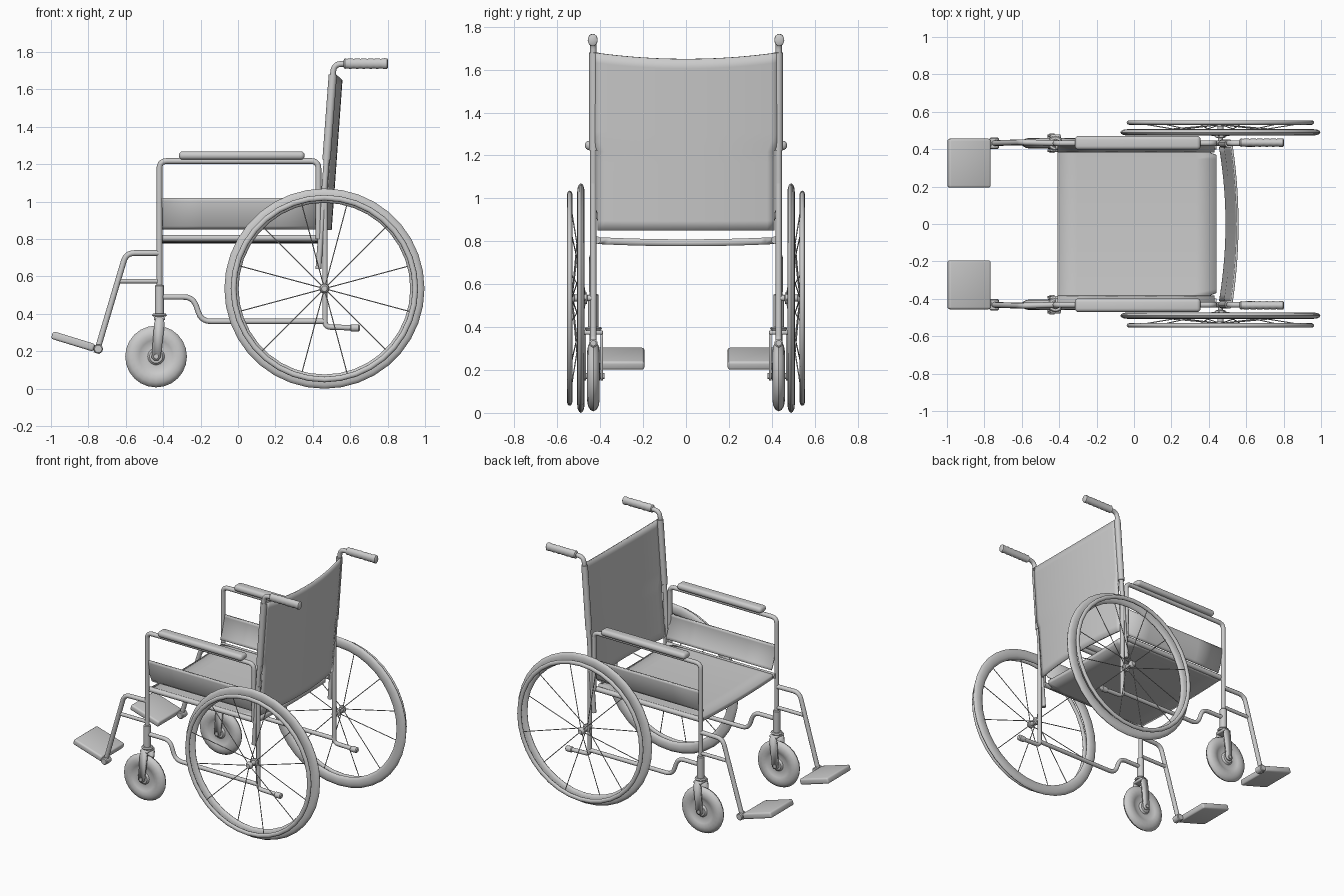
import bpy, bmesh, math
from mathutils import Vector, Matrix

if "Cube" in bpy.data.objects:
    bpy.data.objects.remove(bpy.data.objects["Cube"])

Y = 0.432  # side frame plane


def finish(name, me, mirror=True, solid=0):
    ob = bpy.data.objects.new(name, me)
    bpy.context.collection.objects.link(ob)
    if solid:
        m = ob.modifiers.new("thickness", 'SOLIDIFY')
        m.thickness, m.offset = solid, 0
    if mirror:
        m = ob.modifiers.new("mirror", 'MIRROR')
        m.use_axis = (False, True, False)
    bpy.ops.object.select_all(action='DESELECT')
    ob.select_set(True)
    bpy.context.view_layer.objects.active = ob
    bpy.ops.object.shade_smooth_by_angle(angle=math.radians(40))
    return ob


def from_bm(name, bm, **kw):
    bmesh.ops.recalc_face_normals(bm, faces=bm.faces)
    me = bpy.data.meshes.new(name)
    bm.to_mesh(me)
    bm.free()
    return finish(name, me, **kw)


def tube(name, pts, r, bend=0.04):
    """Round tube through points with filleted corners."""
    pts = [Vector(p) for p in pts]
    path = [pts[0]]
    for a, b, c in zip(pts, pts[1:], pts[2:]):
        d = min(bend, (a - b).length * .45, (c - b).length * .45)
        p, q = b + (a - b).normalized() * d, b + (c - b).normalized() * d
        for i in range(6):
            t = i / 5
            path.append(p * (1 - t) ** 2 + b * 2 * t * (1 - t) + q * t * t)
    path.append(pts[-1])
    cu = bpy.data.curves.new(name, 'CURVE')
    cu.dimensions, cu.bevel_depth, cu.bevel_resolution = '3D', r, 4
    cu.use_fill_caps = True
    sp = cu.splines.new('POLY')
    sp.points.add(len(path) - 1)
    for s, p in zip(sp.points, path):
        s.co = (*p, 1)
    tmp = bpy.data.objects.new(name + "_path", cu)
    bpy.context.collection.objects.link(tmp)
    dg = bpy.context.evaluated_depsgraph_get()
    me = bpy.data.meshes.new_from_object(tmp.evaluated_get(dg))
    bpy.data.objects.remove(tmp)
    return finish(name, me)


def lathe(name, prof, loc, n=32, mat=Matrix(), closed=False):
    """Revolve (radius, offset) profile about the y axis, then place it."""
    bm = bmesh.new()
    rings = []
    for r, y in prof:
        rings.append([bm.verts.new((r * math.cos(2 * math.pi * i / n), y,
                                    r * math.sin(2 * math.pi * i / n))) for i in range(n)])
    for a, b in zip(rings, rings[1:] + (rings[:1] if closed else [])):
        for i in range(n):
            bm.faces.new((a[i], a[(i + 1) % n], b[(i + 1) % n], b[i]))
    if not closed:
        bm.faces.new(rings[0])
        bm.faces.new(rings[-1])
    bmesh.ops.transform(bm, matrix=Matrix.Translation(loc) @ mat, verts=bm.verts)
    return from_bm(name, bm)


def ring(name, R, rr, ry, loc):
    prof = [(R + rr * math.cos(a * math.pi / 6), ry * math.sin(a * math.pi / 6)) for a in range(12)]
    return lathe(name, prof, loc, 36, closed=True)


def sheet(name, f, nu, nv, solid, mirror=False):
    bm = bmesh.new()
    g = [[bm.verts.new(f(2 * i / nu - 1, j / nv)) for j in range(nv + 1)] for i in range(nu + 1)]
    for i in range(nu):
        for j in range(nv):
            bm.faces.new((g[i][j], g[i + 1][j], g[i + 1][j + 1], g[i][j + 1]))
    return from_bm(name, bm, mirror=mirror, solid=solid)


def box(name, size, loc, bevel, seg=3, mat=Matrix()):
    bm = bmesh.new()
    bmesh.ops.create_cube(bm, size=1, matrix=Matrix.Diagonal((*size, 1)))
    bmesh.ops.bevel(bm, geom=bm.edges[:], offset=bevel, segments=seg, profile=.5, affect='EDGES')
    bmesh.ops.transform(bm, matrix=Matrix.Translation(loc) @ mat, verts=bm.verts)
    return from_bm(name, bm)


to_x = Matrix.Rotation(-math.pi / 2, 4, 'Z')
to_z = Matrix.Rotation(math.pi / 2, 4, 'X')

# Drive wheels: tyre, push rim, hub and spokes
W = Vector((0.462, 0.49, 0.535))
ring("drive_tyre", 0.497, 0.038, 0.017, W)
ring("push_rim", 0.486, 0.015, 0.012, W + Vector((0, 0.052, 0)))
lathe("wheel_hub", [(.014, -.065), (.014, -.03), (.027, -.028), (.027, -.014), (.016, -.012),
                    (.016, .03), (.025, .032), (.025, .046), (.015, .058)], W, 16)
for i in range(12):
    a = math.radians(15 + 30 * i)
    d = Vector((math.cos(a), 0, math.sin(a)))
    y0, y1 = ((.04, 0), (-.02, .052))[i % 2]
    tube("spoke", [W + d * .02 + Vector((0, y0, 0)), W + d * .475 + Vector((0, y1, 0))], .0028)

# Casters: solid wheel, fork, stem
C = Vector((-0.438, Y, 0.172))
half = [(.02, .03), (.035, .028), (.045, .016), (.075, .014), (.09, .022), (.115, .029),
        (.14, .025), (.158, .014)]
lathe("caster_wheel", half + [(.165, 0)] + [(r, -y) for r, y in half[::-1]], C, 24)
for s in (1, -1):
    bm = bmesh.new()
    outline = [(-.462, .165), (-.448, .15), (-.428, .15), (-.414, .165), (-.392, .35), (-.402, .38),
               (-.438, .38), (-.448, .35)]
    bm.faces.new([bm.verts.new((x, Y + s * .04, z)) for x, z in outline])
    from_bm("caster_fork_blade", bm, solid=.012)
lathe("caster_axle", [(.013, -.052), (.013, .052)], C, 12)
box("caster_fork_crown", (.06, .09, .02), (-.42, Y, .375), .008)
lathe("caster_collar", [(.034, -.008), (.04, 0), (.034, .008)], (-.42, Y, .393), 20, to_z)
lathe("caster_stem_sleeve", [(.024, -.08), (.024, .075), (.018, .08)], (-.42, Y, .475), 16, to_z)

# Side frame tubes
tube("arm_frame", [(-.42, Y, .5), (-.42, Y, 1.217), (.43, Y, 1.217), (.43, Y, .8)], .0155)
tube("seat_rail", [(-.42, .415, .805), (.44, .415, .805)], .018)
tube("lower_rail", [(-.42, Y, .49), (-.24, Y, .49), (-.195, Y, .36), (.465, Y, .36)], .0145, .05)
tube("rear_post", [(.465, Y, 1.07), (.465, Y, .33), (.63, Y, .325)], .0145, .03)
lathe("tip_lever_cap", [(.014, -.025), (.02, -.02), (.02, .02), (.013, .026)], (.625, Y, .325), 14, to_x)

# Back tubes, handles and grips
tube("back_tube", [(.43, Y, .64), (.512, Y, 1.735), (.6, Y, 1.738)], .0155, .05)
ripple = [(.02, -.118), (.028, -.112)]
ripple += [(.0285 if i % 2 else .0255, -.1 + .018 * i) for i in range(11)]
ripple += [(.029, .1), (.028, .114), (.02, .119)]
lathe("hand_grip", ripple, (.683, Y + .003, 1.738), 16,
      Matrix.Diagonal((1, .8, 1.0, 1)) @ to_x)
sleeve = Matrix.Rotation(math.atan(.0745), 4, 'Y') @ to_z
lathe("back_sleeve", [(.022, -.228), (.022, .228)], (.49, Y - .002, 1.452), 16, sleeve)


# Fabric: sagging backrest, seat and curved side panels
def back(u, v):
    sag = 1 - u * u
    z = .85 + v * (.83 - .03 * sag)
    hw = .43 if z > 1.22 else .412
    return (.445 + (z - .64) * .072 + .035 * sag, u * hw, z)


def seat(u, v):
    end = .44 if abs(u) < .94 else .387
    return (-.41 + v * (end + .41), u * .41, .803 - .01 * (1 - u * u))


def side_panel(u, v):
    return (.01 + u * .42, Y - .045 * (1 - v) ** 2, .855 + .165 * v)


sheet("backrest", back, 24, 18, .012)
sheet("seat", seat, 40, 8, .032)
sheet("side_panel", side_panel, 4, 10, .012, mirror=True)
box("arm_pad", (.672, .074, .044), (.02, Y + .002, 1.247), .02, 4)

# Leg hangers and footplates
tube("leg_hanger", [(-.42, Y, .725), (-.598, Y + .005, .725), (-.757, Y, .19)], .0155, .045)
tube("hanger_brace", [(-.42, Y, .575), (-.635, Y, .575)], .0125)
lathe("footplate_pivot", [(.02, -.03), (.025, -.025), (.025, .025), (.02, .03)], (-.747, Y, .212), 14)
tilt = Matrix.Rotation(math.radians(17), 4, 'Y')
tube("footplate_bar", [(-.74, Y - .005, .21), (-.97, Y - .005, .28)], .015)
box("footplate", (.235, .262, .042), (-.882, .325, .253), .012, 3, tilt)
